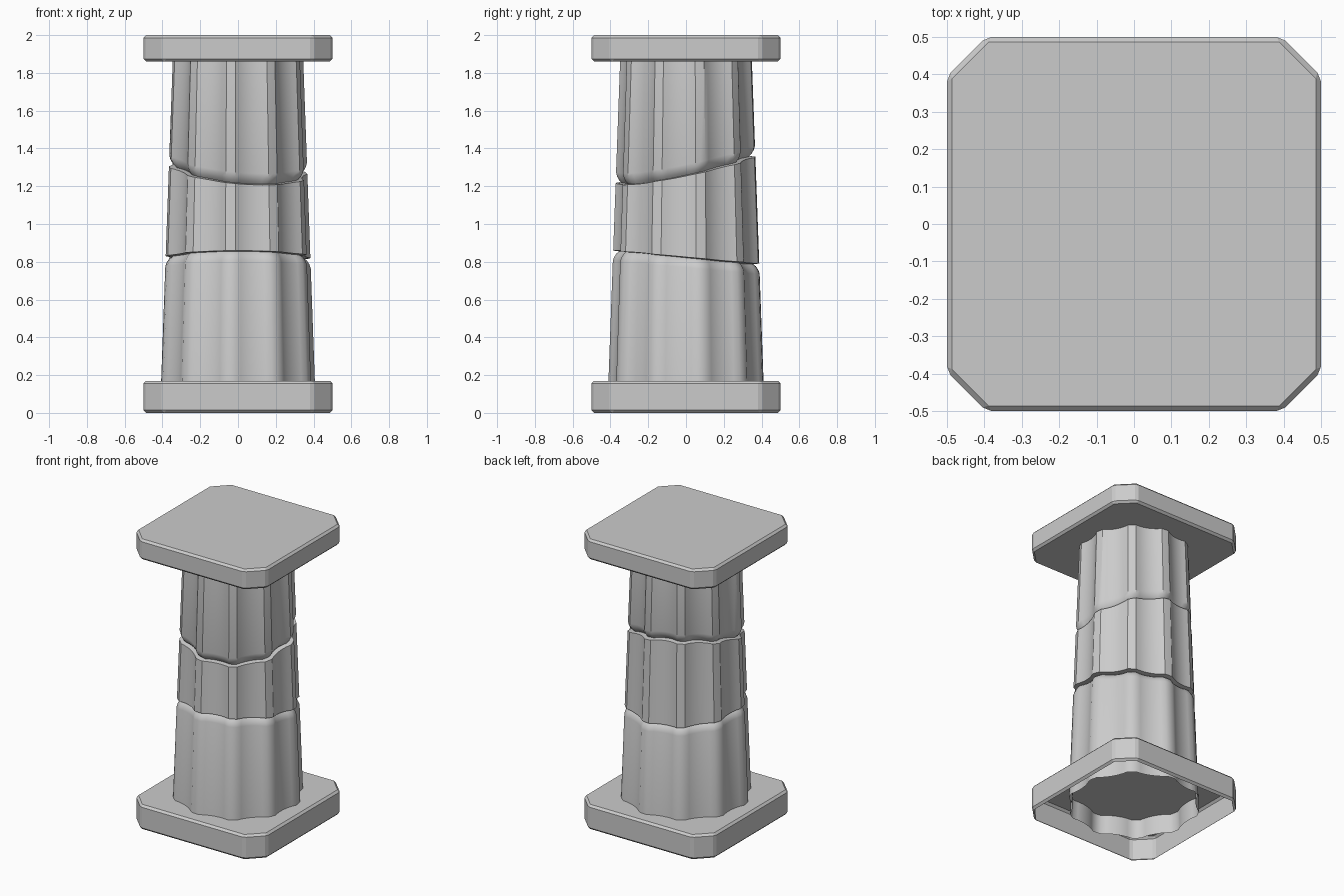
import bpy, bmesh, math

if "Cube" in bpy.data.objects:
    bpy.data.objects.remove(bpy.data.objects["Cube"])


def finish(bm, name, smooth=None):
    bmesh.ops.recalc_face_normals(bm, faces=bm.faces)
    mesh = bpy.data.meshes.new(name)
    bm.to_mesh(mesh)
    bm.free()
    ob = bpy.data.objects.new(name, mesh)
    bpy.context.collection.objects.link(ob)
    if smooth:
        bpy.ops.object.select_all(action='DESELECT')
        ob.select_set(True)
        bpy.context.view_layer.objects.active = ob
        bpy.ops.object.shade_smooth_by_angle(angle=math.radians(smooth))
    return ob


# Square slab with cut corners and a small bevel all round
def slab(name, z0, z1, open_bottom=False):
    a, b = 0.5, 0.395
    outline = [(a, -b), (a, b), (b, a), (-b, a), (-a, b), (-a, -b), (-b, -a), (b, -a)]
    bm = bmesh.new()
    face = bm.faces.new([bm.verts.new((x, y, z0)) for x, y in outline])
    ext = bmesh.ops.extrude_face_region(bm, geom=[face])
    for v in ext['geom']:
        if isinstance(v, bmesh.types.BMVert):
            v.co.z = z1
    bmesh.ops.recalc_face_normals(bm, faces=bm.faces)
    bmesh.ops.bevel(bm, geom=list(bm.edges), offset=0.014, segments=1,
                    affect='EDGES', profile=0.5)
    if open_bottom:
        low = [f for f in bm.faces if f.normal.z < -0.9]
        bmesh.ops.delete(bm, geom=low, context='FACES')
    return finish(bm, name)


slab("base_slab", 0.0, 0.17, open_bottom=True)
slab("top_slab", 1.86, 2.0)


# Fluted tapering shaft, broken into three drums by two tilted cracks
def crack_low(x, y):
    return 0.825 - 0.09 * y


def crack_high(x, y):
    return 1.285 - 0.08 * x + 0.19 * y


def level(z):
    return lambda x, y: z


def shift(fn, dz):
    return lambda x, y: fn(x, y) + dz


# (height function, inset from the tapered surface)
rings = [
    (level(0.04), 0),
    (shift(crack_low, -0.055), 0),
    (shift(crack_low, -0.035), 0.006),
    (shift(crack_low, -0.015), 0.018),
    (shift(crack_low, -0.004), 0.032),
    (crack_low, 0),
    (crack_high, 0),
    (shift(crack_high, 0.004), 0.032),
    (shift(crack_high, 0.018), 0.018),
    (shift(crack_high, 0.038), 0.006),
    (shift(crack_high, 0.06), 0),
    (level(1.865), 0),
]

# One flute: (degrees from the start of the ridge, depth)
flute = [(0, 0), (4, 0), (8, 0), (12, 0.016), (17, 0.027), (22, 0.030),
         (27, 0.027), (32, 0.016)]
section = [(math.radians(-100 + 36 * i + d), depth)
           for i in range(10) for d, depth in flute]

bm = bmesh.new()
loops = []
for height, inset in rings:
    loop = []
    for ang, depth in section:
        c, s = math.cos(ang), math.sin(ang)
        z = height(0.38 * c, 0.38 * s)
        r = 0.417 - 0.0365 * z - depth - inset
        loop.append(bm.verts.new((r * c, r * s, z)))
    loops.append(loop)
n = len(section)
for lo, hi in zip(loops, loops[1:]):
    for i in range(n):
        j = (i + 1) % n
        bm.faces.new((lo[i], lo[j], hi[j], hi[i]))
finish(bm, "fluted_shaft", smooth=35)
